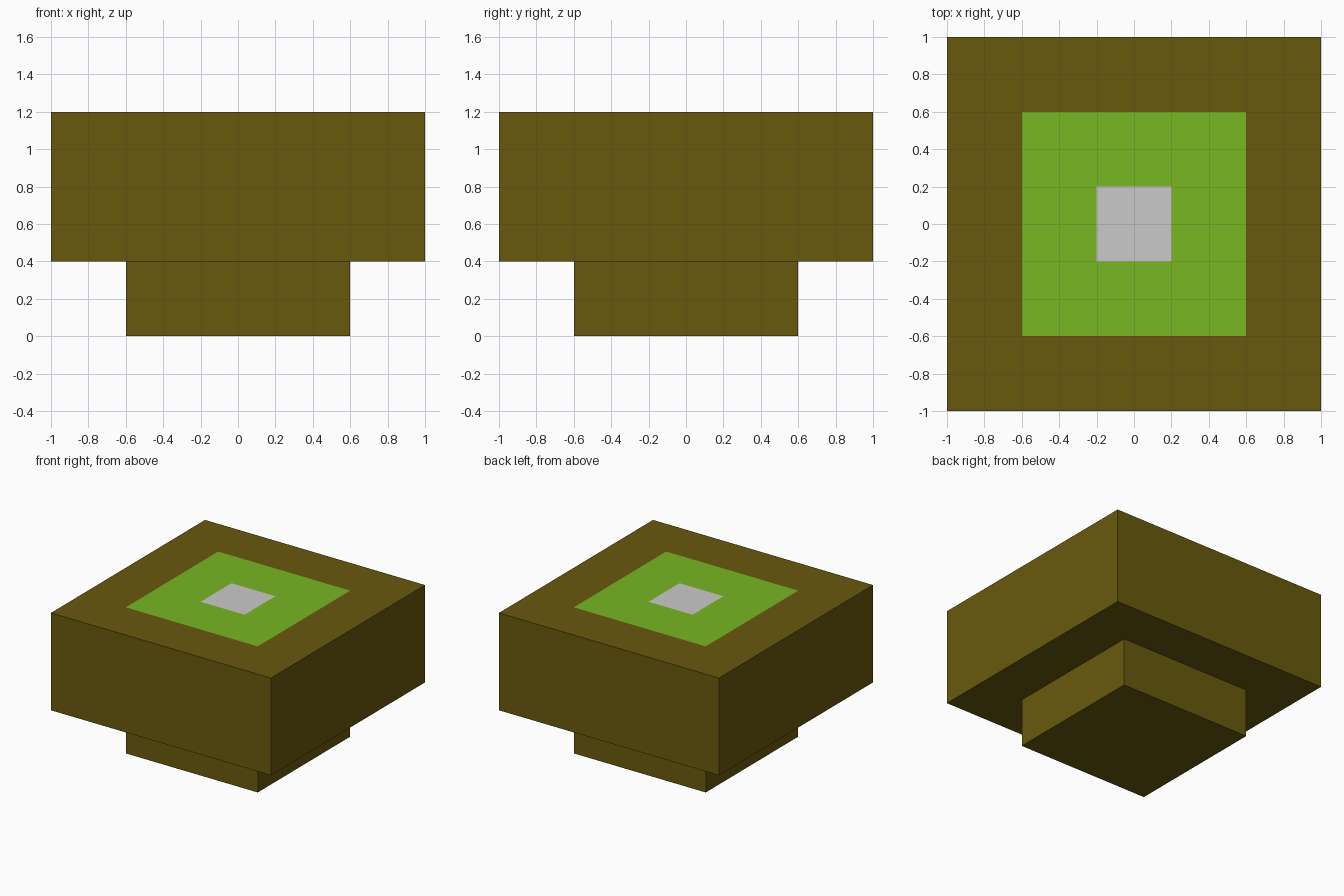
import bpy
import bmesh
from mathutils import Matrix

if "Cube" in bpy.data.objects:
    bpy.data.objects.remove(bpy.data.objects["Cube"])


def srgb(r, g, b):
    def lin(c):
        c /= 255
        return c / 12.92 if c <= 0.04045 else ((c + 0.055) / 1.055) ** 2.4
    return (lin(r), lin(g), lin(b), 1.0)


def material(name, rgb):
    mat = bpy.data.materials.new(name)
    mat.diffuse_color = srgb(*rgb)
    mat.use_nodes = True
    mat.node_tree.nodes["Principled BSDF"].inputs["Base Color"].default_value = mat.diffuse_color
    return mat


brown = material("brown", (105, 89, 13))
green = material("green", (119, 183, 34))
grey = material("light grey", (202, 202, 202))


def box(name, width, z0, z1, mats, insets=()):
    """Square box; each inset on the top face takes the next material."""
    bm = bmesh.new()
    size = Matrix.Diagonal((width, width, z1 - z0, 1))
    bmesh.ops.create_cube(bm, size=1, matrix=Matrix.Translation((0, 0, (z0 + z1) / 2)) @ size)
    bm.normal_update()
    top = max(bm.faces, key=lambda f: f.calc_center_median().z)
    for index, border in enumerate(insets, start=1):
        bmesh.ops.inset_region(bm, faces=[top], thickness=border, use_even_offset=True)
        top.material_index = index
    mesh = bpy.data.meshes.new(name)
    bm.to_mesh(mesh)
    bm.free()
    for mat in mats:
        mesh.materials.append(mat)
    obj = bpy.data.objects.new(name, mesh)
    bpy.context.collection.objects.link(obj)
    return obj


# Narrow foot
box("foot", 1.2, 0.0, 0.4, [brown])
# Wide block with a green square and a grey centre set into its top
box("block", 2.0, 0.4, 1.2, [brown, green, grey], insets=(0.4, 0.4))
